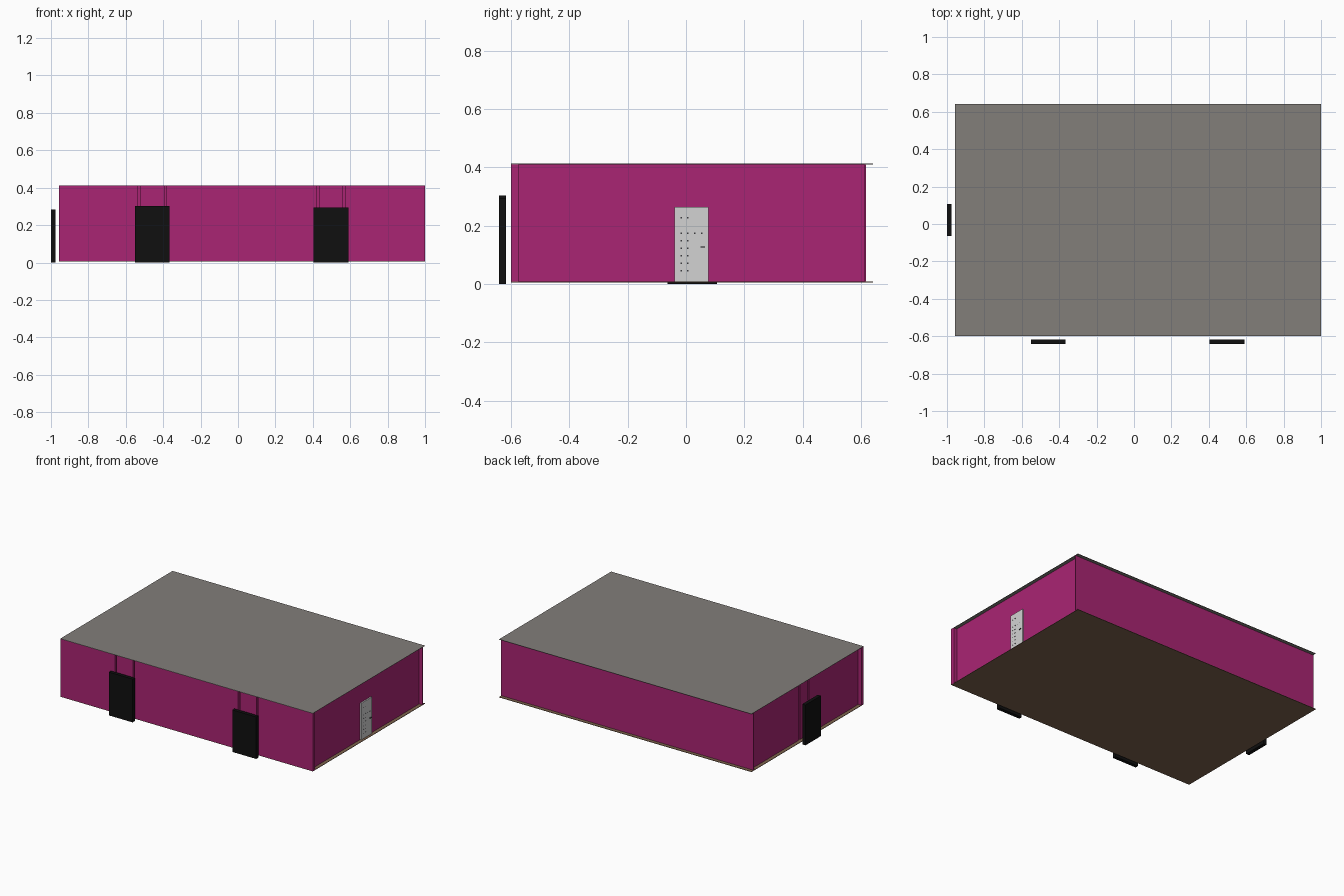
import bpy
import bmesh
from mathutils import Vector

cube = bpy.data.objects.get("Cube")
if cube:
    bpy.data.objects.remove(cube, do_unlink=True)


def material(name, rgb):
    mat = bpy.data.materials.new(name)
    mat.use_nodes = True
    mat.diffuse_color = (*rgb, 1)
    bsdf = mat.node_tree.nodes["Principled BSDF"]
    bsdf.inputs["Base Color"].default_value = (*rgb, 1)
    bsdf.inputs["Roughness"].default_value = 0.8
    return mat


MAGENTA = material("magenta wall", (0.40, 0.018, 0.172))
GREY = material("grey roof", (0.225, 0.21, 0.195))
BROWN = material("brown floor", (0.21, 0.125, 0.075))
BLACK = material("black door", (0.005, 0.005, 0.005))
PALE = material("pale door", (0.65, 0.65, 0.65))
DARK = material("dark fittings", (0.04, 0.04, 0.045))


def boxes(name, mat, spans):
    """One object made of boxes, each given as x, y and z ranges."""
    bm = bmesh.new()
    for ranges in spans:
        low, high = (Vector(c) for c in zip(*ranges))
        made = bmesh.ops.create_cube(bm, size=1)
        bmesh.ops.scale(bm, vec=high - low, verts=made["verts"])
        bmesh.ops.translate(bm, vec=(low + high) / 2, verts=made["verts"])
    mesh = bpy.data.meshes.new(name)
    bm.to_mesh(mesh)
    bm.free()
    mesh.materials.append(mat)
    obj = bpy.data.objects.new(name, mesh)
    bpy.context.collection.objects.link(obj)
    return obj


LEFT, RIGHT = 1.0, -0.957
FRONT, BACK = -0.60, 0.642
INSET = 0.025
BASE, TOP = 0.009, 0.411
SLOT = 0.012
HEIGHT = (BASE, TOP)


def slotted(start, end, edges):
    """Split a run into stretches separated by narrow slots."""
    cuts = [start]
    for edge in edges:
        cuts += [edge - SLOT / 2, edge + SLOT / 2]
    cuts.append(end)
    return list(zip(cuts[::2], cuts[1::2]))


# Floor and roof sheets
boxes("floor", BROWN, [((RIGHT, LEFT), (FRONT, BACK), (BASE - 0.003, BASE))])
boxes("roof", GREY, [((RIGHT, LEFT), (FRONT, BACK), (TOP, TOP + 0.002))])

# Front wall, with slots either side of each doorway and a backing behind them
front_faces = slotted(RIGHT, LEFT, (-0.528, -0.388, 0.428, 0.568))
boxes("front_wall", MAGENTA,
      [(run, (FRONT, FRONT + 0.018), HEIGHT) for run in front_faces]
      + [((RIGHT, LEFT), (FRONT + 0.018, FRONT + INSET), HEIGHT)])

# Back wall and plain side wall
wall_back = BACK - INSET
boxes("back_wall", MAGENTA, [((RIGHT, LEFT), (wall_back - 0.004, wall_back), HEIGHT)])
boxes("left_wall", MAGENTA,
      [((LEFT - 2 * INSET, LEFT - INSET), (FRONT + INSET, wall_back), HEIGHT)])

# Side wall with the slotted doorway
face = RIGHT + INSET
side_faces = slotted(FRONT + INSET, wall_back, (-0.025, 0.075))
boxes("right_wall", MAGENTA,
      [((face, face + 0.018), run, HEIGHT) for run in side_faces]
      + [((face + 0.018, face + INSET), (FRONT + INSET, wall_back), HEIGHT)])

# Black doors standing clear of the walls
door_depth = (-0.642, -0.618)
boxes("front_right_door", BLACK, [((-0.552, -0.367), door_depth, (0, 0.303))])
boxes("front_left_door", BLACK, [((0.405, 0.59), door_depth, (0, 0.294))])
boxes("right_door", BLACK, [((-1.0, -0.976), (-0.064, 0.106), (0, 0.283))])

# Pale door with rows of studs and a handle
door_face = LEFT - INSET + 0.009
boxes("left_door", PALE, [((LEFT - INSET, door_face), (-0.04, 0.078), (BASE, 0.265))])
stud_x = (door_face, door_face + 0.002)
spots = [(y, 0.045 + 0.026 * i) for i in range(8) if i != 6 for y in (-0.016, 0.006)]
spots += [(y, 0.175) for y in (0.03, 0.054)]
R = 0.0025
boxes("door_studs", DARK, [(stud_x, (y - R, y + R), (z - R, z + R)) for y, z in spots])
boxes("door_handle", DARK, [((door_face, door_face + 0.006), (0.05, 0.066), (0.125, 0.129))])
